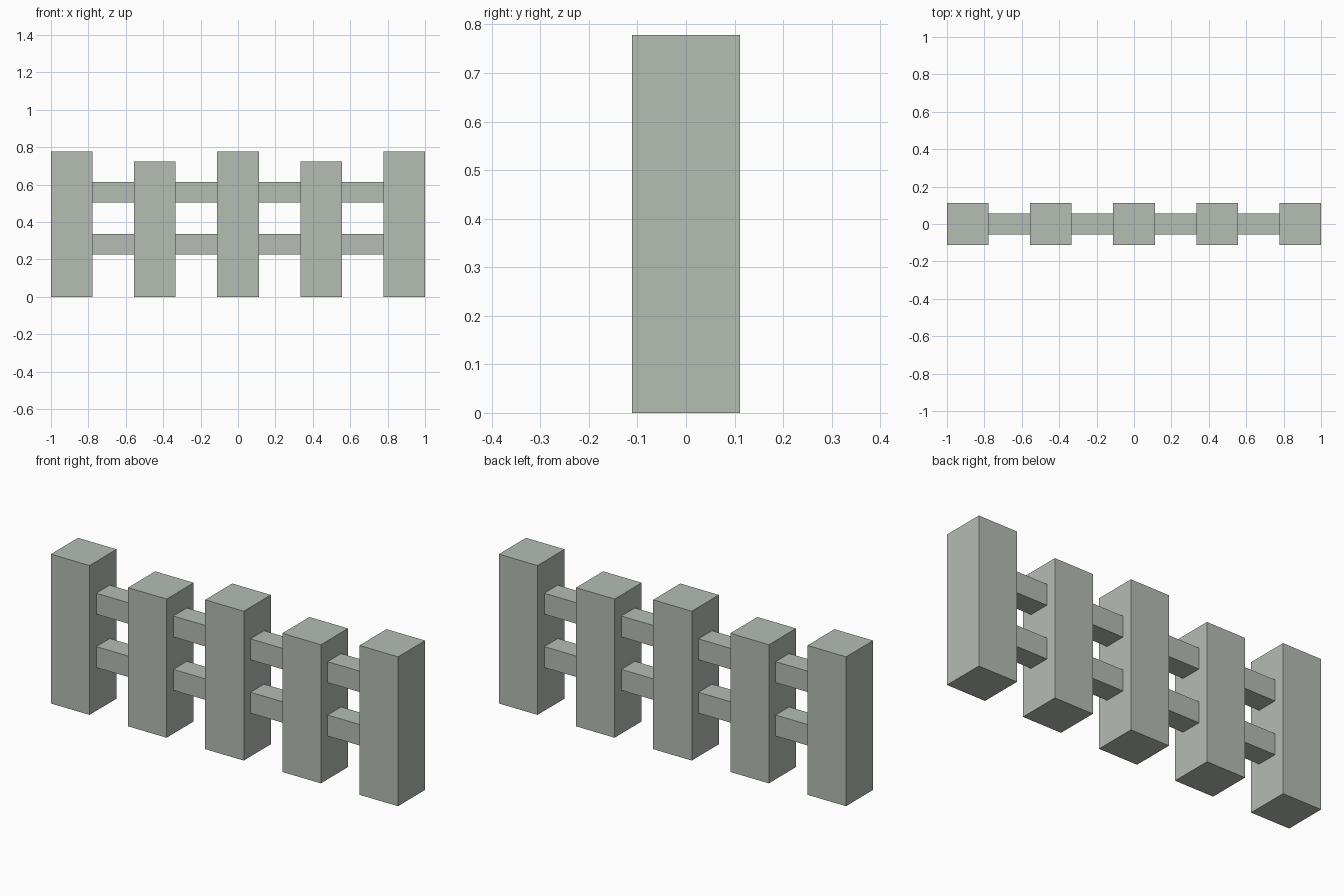
import bpy

cube = bpy.data.objects.get("Cube")
if cube:
    bpy.data.objects.remove(cube, do_unlink=True)

# One pale grey-green stone colour
stone = bpy.data.materials.new("pale_grey_green")
stone.use_nodes = True
colour = (0.46, 0.51, 0.455, 1.0)
stone.diffuse_color = colour
bsdf = next(n for n in stone.node_tree.nodes if n.type == 'BSDF_PRINCIPLED')
bsdf.inputs["Base Color"].default_value = colour
bsdf.inputs["Roughness"].default_value = 0.9


def box(name, centre, size):
    bpy.ops.mesh.primitive_cube_add(size=1, location=centre)
    ob = bpy.context.object
    ob.name = name
    ob.scale = size
    bpy.ops.object.transform_apply(location=False, rotation=False, scale=True)
    ob.data.materials.append(stone)
    return ob


UNIT = 1 / 9
POST = 2 * UNIT      # square post width
SPACING = 4 * UNIT   # distance between post centres

# Five posts, alternately tall and slightly shorter
for i in range(5):
    height = (7 if i % 2 == 0 else 6.5) * UNIT
    box(f"post_{i + 1}", ((i - 2) * SPACING, 0, height / 2), (POST, POST, height))

# Two rails between each pair of neighbouring posts
for level, z in (("lower", 0.28), ("upper", 0.558)):
    for i in range(4):
        box(f"{level}_rail_{i + 1}", ((i - 1.5) * SPACING, 0, z),
            (SPACING - POST, UNIT, 0.109))
